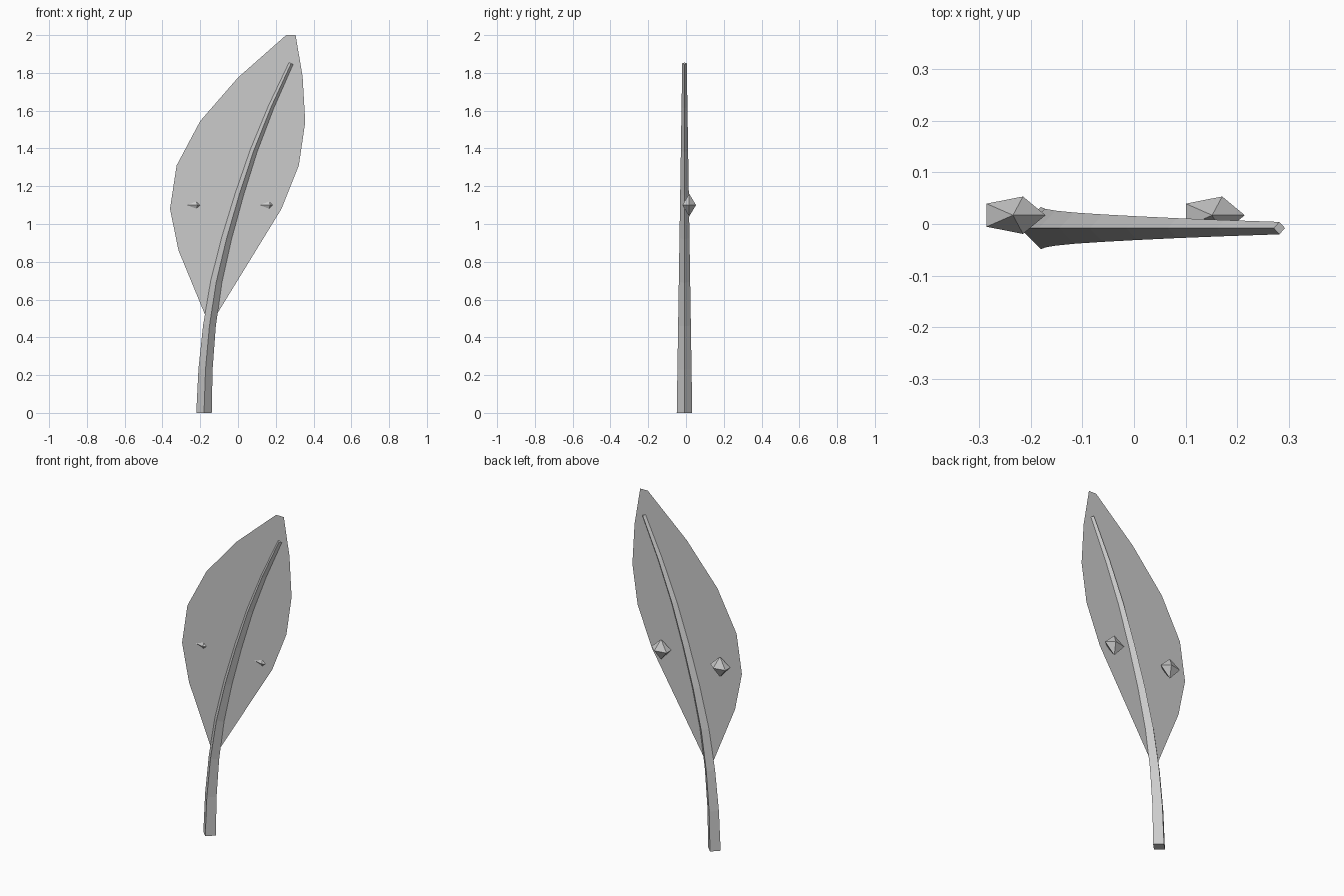
import bpy, bmesh
from math import cos, sin, pi
from mathutils import Vector

cube = bpy.data.objects.get("Cube")
if cube:
    bpy.data.objects.remove(cube)

grey = bpy.data.materials.new("plain grey")
grey.use_nodes = True
grey.diffuse_color = (0.6, 0.6, 0.6, 1)
grey.node_tree.nodes["Principled BSDF"].inputs["Base Color"].default_value = grey.diffuse_color

PLANE_Y = -0.008


def finish(name, bm, closed=True):
    if closed:
        bmesh.ops.recalc_face_normals(bm, faces=bm.faces)
    mesh = bpy.data.meshes.new(name)
    bm.to_mesh(mesh)
    bm.free()
    mesh.materials.append(grey)
    obj = bpy.data.objects.new(name, mesh)
    bpy.context.collection.objects.link(obj)
    return obj


# Stem: tapering diamond section swept along a bending path
def build_stem():
    xs = [-0.18, -0.172, -0.151, -0.115, -0.06, 0.007, 0.083, 0.175, 0.281]
    last = len(xs) - 1
    path = [Vector((x, PLANE_Y, 1.85 * i / last)) for i, x in enumerate(xs)]
    bm = bmesh.new()
    rings = []
    for i, p in enumerate(path):
        tangent = (path[min(i + 1, last)] - path[max(i - 1, 0)]).normalized()
        if i == 0:
            tangent = Vector((0, 0, 1))
        across = Vector((0, 1, 0)).cross(tangent)
        radius = 0.041 + (0.012 - 0.041) * i / last
        rings.append([bm.verts.new(p + radius * (cos(a * pi / 2) * across
                                                 + sin(a * pi / 2) * Vector((0, 1, 0))))
                      for a in range(4)])
    for low, high in zip(rings, rings[1:]):
        for a in range(4):
            b = (a + 1) % 4
            bm.faces.new((low[a], low[b], high[b], high[a]))
    bm.faces.new(rings[0])
    bm.faces.new(rings[-1])
    finish("stem", bm)


# Leaf blade: one flat sheet with a notched tip
def build_blade():
    outline = [(-0.15, 0.46), (0.23, 1.08), (0.322, 1.31), (0.356, 1.54),
               (0.342, 1.78), (0.305, 2.0), (0.272, 1.91), (0.255, 2.0),
               (0.0, 1.775), (-0.2, 1.545), (-0.325, 1.31), (-0.36, 1.08),
               (-0.315, 0.86)]
    bm = bmesh.new()
    bm.faces.new([bm.verts.new((x, PLANE_Y, z)) for x, z in outline])
    bmesh.ops.triangulate(bm, faces=bm.faces)
    finish("leaf_blade", bm, closed=False)


# Gem: five-sided double pyramid, squashed front to back
def build_gem(name, x):
    centre = Vector((x, 0.017, 1.1))
    bm = bmesh.new()
    ring = [bm.verts.new(centre + Vector((0.063 * cos(a * 2 * pi / 5),
                                          0.038 * sin(a * 2 * pi / 5), 0)))
            for a in range(5)]
    for height in (0.06, -0.06):
        apex = bm.verts.new(centre + Vector((0, 0, height)))
        for a in range(5):
            bm.faces.new((ring[a], ring[(a + 1) % 5], apex))
    finish(name, bm)


build_stem()
build_blade()
build_gem("right_gem", -0.234)
build_gem("left_gem", 0.151)
